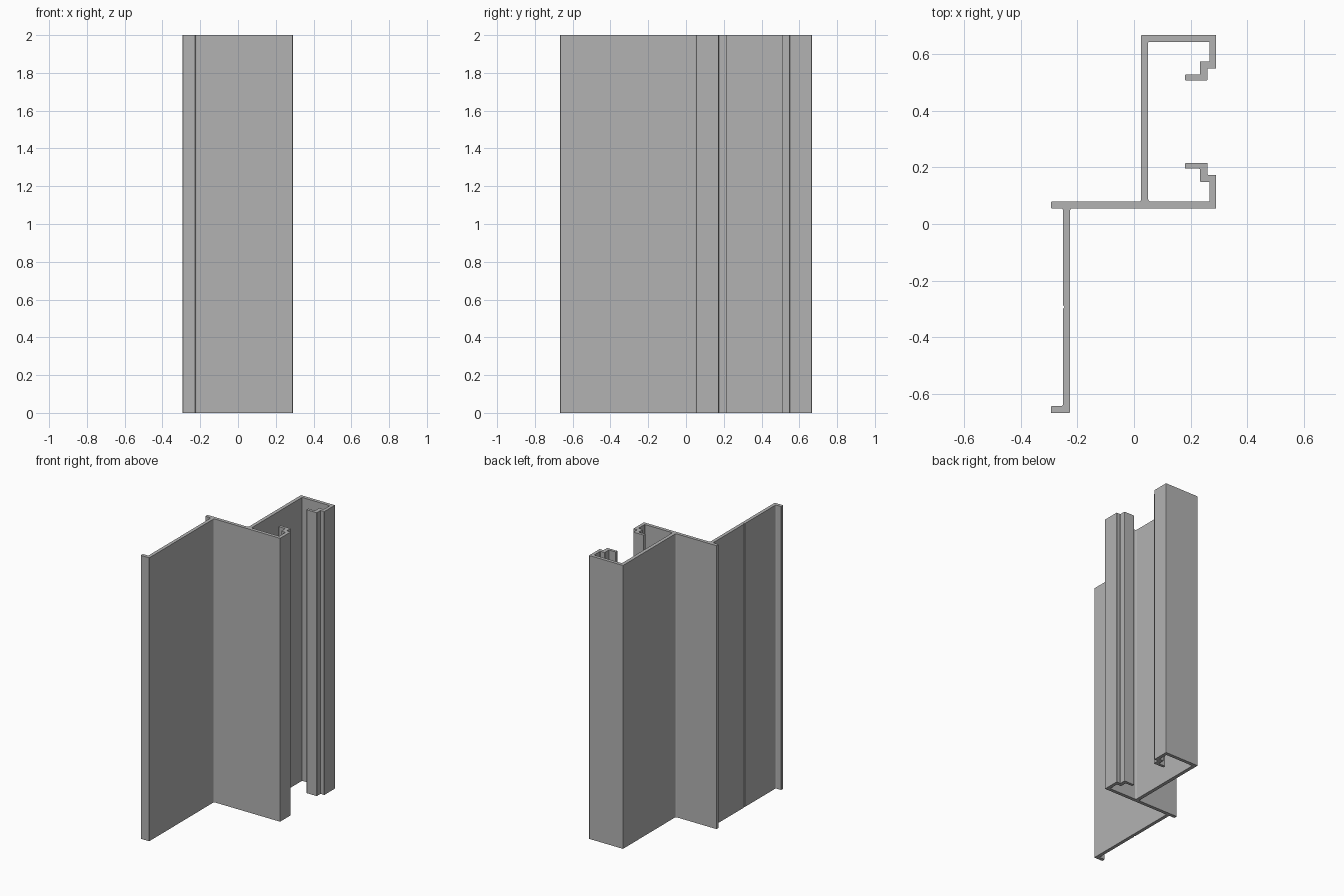
import bpy
import bmesh

HEIGHT = 2.0
MID_Y = 0.361      # symmetry line of the channel
ROOT = 0.009       # fillet where webs meet flanges
EDGE = 0.003       # tiny rounding on outer corners

cube = bpy.data.objects.get("Cube")
if cube:
    bpy.data.objects.remove(cube, do_unlink=True)

metal = bpy.data.materials.new("grey_metal")
metal.use_nodes = True
colour = (0.45, 0.45, 0.45, 1)
metal.diffuse_color = colour
metal.node_tree.nodes["Principled BSDF"].inputs["Base Color"].default_value = colour


def extrude_profile(name, points):
    """Extrude an outline of (x, y, corner radius), then round its corners."""
    bm = bmesh.new()
    verts = [bm.verts.new((x, y, 0)) for x, y, r in points]
    base = bm.faces.new(verts)
    result = bmesh.ops.extrude_face_region(bm, geom=[base], use_keep_orig=True)
    top = [v for v in result["geom"] if isinstance(v, bmesh.types.BMVert)]
    bmesh.ops.translate(bm, verts=top, vec=(0, 0, HEIGHT))
    uprights = [next(e for e in v.link_edges
                     if abs(e.other_vert(v).co.z - v.co.z) > HEIGHT / 2)
                for v in verts]
    for radius in (ROOT, EDGE):
        chosen = [e for e, p in zip(uprights, points) if p[2] == radius]
        bmesh.ops.bevel(bm, geom=chosen, offset=radius, segments=3,
                        profile=0.5, affect='EDGES')
    bmesh.ops.recalc_face_normals(bm, faces=bm.faces)
    mesh = bpy.data.meshes.new(name)
    bm.to_mesh(mesh)
    bm.free()
    mesh.materials.append(metal)
    obj = bpy.data.objects.new(name, mesh)
    bpy.context.collection.objects.link(obj)
    return obj


# Upper hooked lip, from the outer flange corner to the inner flange corner
upper_lip = [
    (0.29, 0.667, EDGE), (0.29, 0.549, EDGE), (0.26, 0.549, EDGE),
    (0.26, 0.507, EDGE), (0.18, 0.507, EDGE), (0.18, 0.527, EDGE),
    (0.233, 0.527, EDGE), (0.233, 0.574, EDGE), (0.267, 0.574, EDGE),
    (0.267, 0.643, EDGE), (0.05, 0.643, EDGE),
]
# Lower hooked lip mirrors the upper one
lower_lip = [(x, 2 * MID_Y - y, r) for x, y, r in reversed(upper_lip[:-1])]

# Channel inside and back, then cross flange, long web with groove, and foot
outline = upper_lip + [(0.05, 0.079, ROOT)] + lower_lip + [
    (-0.226, 0.055, ROOT),
    (-0.226, -0.667, EDGE), (-0.293, -0.667, EDGE), (-0.293, -0.643, EDGE),
    (-0.25, -0.643, ROOT),
    (-0.25, -0.299, 0), (-0.244, -0.293, 0), (-0.25, -0.287, 0),
    (-0.25, 0.055, ROOT),
    (-0.293, 0.055, EDGE), (-0.293, 0.079, EDGE),
    (0.025, 0.079, ROOT),
    (0.025, 0.667, EDGE),
]
extrude_profile("extruded_rail", outline)
